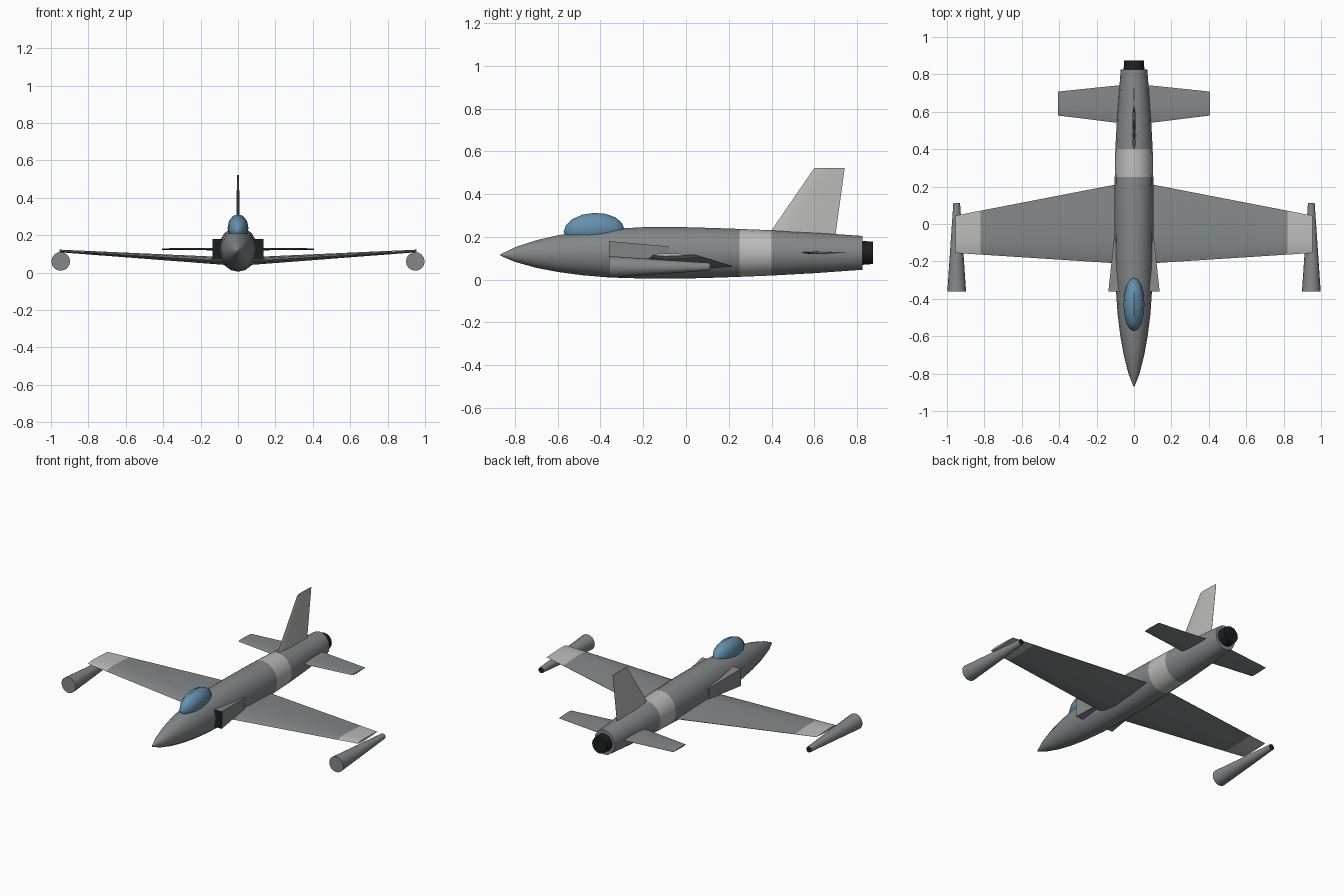
import bpy, bmesh
from math import sin, cos, pi, radians
from mathutils import Vector

if "Cube" in bpy.data.objects:
    bpy.data.objects.remove(bpy.data.objects["Cube"])


def material(name, r, g, b):
    m = bpy.data.materials.new(name)
    m.diffuse_color = (r, g, b, 1)
    m.use_nodes = True
    m.node_tree.nodes["Principled BSDF"].inputs["Base Color"].default_value = m.diffuse_color
    return m


DARK = material("dark_grey", 0.23, 0.245, 0.25)
LIGHT = material("light_grey", 0.5, 0.5, 0.49)
BLACK = material("black", 0.012, 0.013, 0.015)
GLASS = material("canopy_blue", 0.13, 0.28, 0.42)


def loft(name, rings, mats, pick=None, caps=(0, 0), angle=35, mirror=False):
    """Skin a list of equal-length rings; pick(i) gives the material of span i."""
    me = bpy.data.meshes.new(name)
    bm = bmesh.new()
    vs = [[bm.verts.new(p) for p in ring] for ring in rings]
    n = len(rings[0])
    for i in range(len(vs) - 1):
        for j in range(n):
            k = (j + 1) % n
            f = bm.faces.new((vs[i][j], vs[i][k], vs[i + 1][k], vs[i + 1][j]))
            f.material_index = pick(i) if pick else 0
    for ring, mi in ((vs[0], caps[0]), (vs[-1], caps[1])):
        bm.faces.new(ring).material_index = mi
    bmesh.ops.recalc_face_normals(bm, faces=bm.faces[:])
    bm.to_mesh(me)
    bm.free()
    ob = bpy.data.objects.new(name, me)
    bpy.context.collection.objects.link(ob)
    for m in mats:
        me.materials.append(m)
    if mirror:
        ob.modifiers.new("mirror", 'MIRROR').use_mirror_merge = False
    bpy.ops.object.select_all(action='DESELECT')
    ob.select_set(True)
    bpy.context.view_layer.objects.active = ob
    bpy.ops.object.shade_smooth_by_angle(angle=radians(angle))
    return ob


def oval(y, bottom, top, half_width, x=0, n=16):
    zc, rz = (top + bottom) / 2, (top - bottom) / 2
    return [Vector((x + half_width * cos(2 * pi * j / n), y, zc + rz * sin(2 * pi * j / n)))
            for j in range(n)]


# chord fraction, thickness fraction
FOIL = [(0, 0), (0.08, 0.6), (0.3, 1), (0.65, 0.65), (1, 0.06),
        (1, -0.06), (0.65, -0.65), (0.3, -1), (0.08, -0.6)]


def foil(lead, trail, half_thick, span, offset, upright=False):
    ring = []
    for c, t in FOIL:
        y = lead + (trail - lead) * c
        h = half_thick * t
        ring.append(Vector((h, y, span)) if upright else Vector((span, y, offset + h)))
    return ring


# fuselage: y, bottom, top, half width
BODY = [(-0.868, 0.112, 0.118, 0.003), (-0.80, 0.083, 0.151, 0.03), (-0.70, 0.055, 0.184, 0.055),
        (-0.60, 0.036, 0.207, 0.073), (-0.48, 0.02, 0.226, 0.088), (-0.36, 0.01, 0.236, 0.096),
        (-0.20, 0.005, 0.245, 0.102), (0.0, 0.005, 0.245, 0.104), (0.14, 0.009, 0.241, 0.104),
        (0.25, 0.013, 0.237, 0.103), (0.40, 0.019, 0.231, 0.1), (0.60, 0.03, 0.22, 0.089),
        (0.825, 0.046, 0.204, 0.071)]
loft("fuselage", [oval(*s) for s in BODY], [DARK, LIGHT],
     pick=lambda i: 1 if BODY[i][0] == 0.25 else 0)

# exhaust nozzle
loft("exhaust_nozzle", [oval(0.80, 0.067, 0.183, 0.058), oval(0.875, 0.073, 0.177, 0.052)], [BLACK])

# canopy: stretched low-poly bubble
bubble = []
for i in range(9):
    a = pi * min(max(i / 8, 0.01), 0.99)
    y = -0.43 - 0.142 * cos(a)
    r = sin(a)
    zc = 0.222 + 0.01 * (1 - cos(a)) * 0.5
    bubble.append(oval(y, zc - 0.06 * r, zc + 0.085 * r, 0.056 * r, n=12))
loft("canopy", bubble, [GLASS])


# wings with light tips
def wing_section(x):
    t = abs(x) / 0.955
    return foil(-0.216 + 0.061 * t, 0.23 - 0.185 * t, 0.022 - 0.015 * t, x, 0.058 + 0.058 * t)


loft("wings", [wing_section(x) for x in (-0.955, -0.82, 0, 0.82, 0.955)], [DARK, LIGHT],
     pick=lambda i: 1 if i in (0, 3) else 0, caps=(1, 1))

# tailplane
loft("tailplane", [foil(0.58, 0.708, 0.004, -0.405, 0.126), foil(0.53, 0.75, 0.008, 0, 0.126),
                   foil(0.58, 0.708, 0.004, 0.405, 0.126)], [DARK])

# fin
loft("tail_fin", [foil(0.365, 0.695, 0.012, 0.18, 0, True),
                  foil(0.60, 0.742, 0.005, 0.522, 0, True)], [LIGHT])

# wingtip tanks, tapering backwards
loft("tip_tank", [oval(-0.36, 0.01, 0.11, 0.05, x=0.948), oval(0.112, 0.042, 0.078, 0.018, x=0.948)],
     [DARK, BLACK], caps=(0, 1), mirror=True)


# air intakes with dark mouths
def box_section(y, x0, x1, z0, z1):
    return [Vector((x0, y, z0)), Vector((x1, y, z0)), Vector((x1, y, z1)), Vector((x0, y, z1))]


loft("air_intake", [box_section(-0.36, 0.06, 0.137, 0.07, 0.18),
                    box_section(-0.08, 0.06, 0.107, 0.085, 0.155)],
     [DARK, BLACK], caps=(1, 0), mirror=True)
